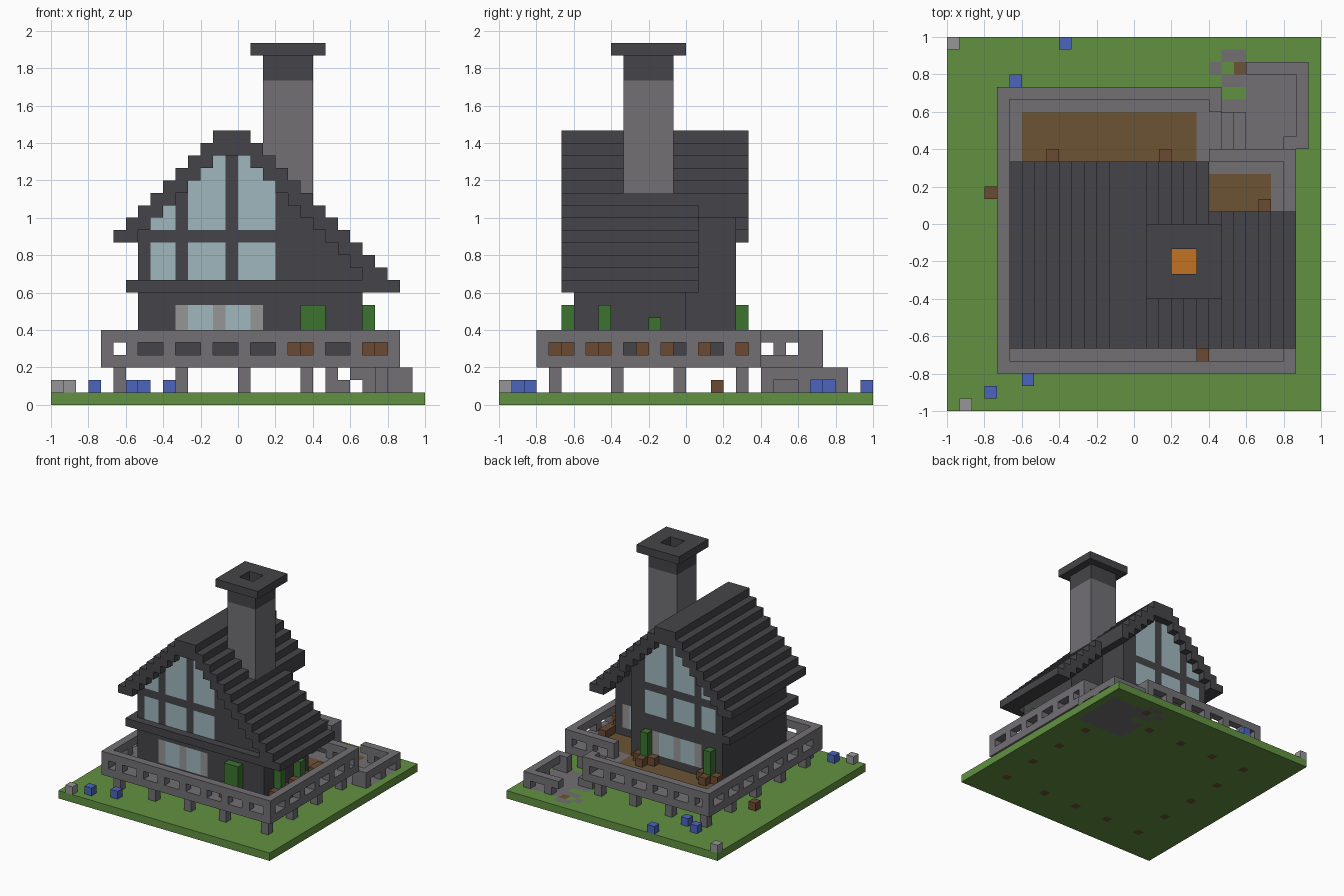
import bpy
import bmesh
from mathutils import Vector

UNIT = 1 / 15  # edge of one building block

if "Cube" in bpy.data.objects:
    bpy.data.objects.remove(bpy.data.objects["Cube"], do_unlink=True)

COLOURS = {
    "grass": (0.122, 0.283, 0.053),
    "stone": (0.168, 0.162, 0.175),
    "slate": (0.060, 0.060, 0.067),
    "planks": (0.147, 0.087, 0.034),
    "clay": (0.150, 0.068, 0.034),
    "glass": (0.350, 0.475, 0.520),
    "pale_stone": (0.305, 0.305, 0.310),
    "blue_petals": (0.072, 0.130, 0.515),
    "leaves": (0.045, 0.171, 0.030),
    "fire": (0.546, 0.171, 0.017),
}
MATS = {}
for mat_name, rgb in COLOURS.items():
    mat = bpy.data.materials.new(mat_name)
    mat.use_nodes = True
    mat.diffuse_color = (*rgb, 1)
    mat.node_tree.nodes["Principled BSDF"].inputs["Base Color"].default_value = (*rgb, 1)
    MATS[mat_name] = mat


def fill(cells, colour, x0, x1, y0, y1, z0, z1):
    """Fill a box of blocks with a colour; None carves it away."""
    for x in range(x0, x1):
        for y in range(y0, y1):
            for z in range(z0, z1):
                if colour:
                    cells[x, y, z] = colour
                else:
                    cells.pop((x, y, z), None)


def build(name, cells):
    """Turn filled blocks into one clean mesh of the exposed faces."""
    bm = bmesh.new()
    verts = {}
    used = sorted(set(cells.values()))
    for cell, colour in cells.items():
        for axis in range(3):
            for side in (0, 1):
                step = list(cell)
                step[axis] += 2 * side - 1
                if tuple(step) in cells:
                    continue
                u, v = (axis + 1) % 3, (axis + 2) % 3
                corners = []
                for du, dv in ((0, 0), (1, 0), (1, 1), (0, 1)):
                    p = list(cell)
                    p[axis] += side
                    p[u] += du
                    p[v] += dv
                    key = tuple(p)
                    if key not in verts:
                        verts[key] = bm.verts.new(Vector(key) * UNIT)
                    corners.append(verts[key])
                face = bm.faces.new(corners if side else corners[::-1])
                face.material_index = used.index(colour)
    bmesh.ops.dissolve_limit(bm, angle_limit=0.01, verts=bm.verts[:],
                             edges=bm.edges[:], delimit={'MATERIAL'})
    mesh = bpy.data.meshes.new(name)
    bm.to_mesh(mesh)
    bm.free()
    for colour in used:
        mesh.materials.append(MATS[colour])
    obj = bpy.data.objects.new(name, mesh)
    bpy.context.collection.objects.link(obj)
    return obj


def part(name, *boxes):
    cells = {}
    for box in boxes:
        fill(cells, *box)
    return build(name, cells)


def roof_top(x):
    return min(22, 24 + x, 22 - x)


def roof_under(x):
    return max(roof_top(x) - 2, 13 if x < 0 else 9)


# Support posts around the deck edge
posts = [(x, y) for x in (-10, -5, 0, 5, 11) for y in (-11, -6, -1, 4, 9)
         if (x in (-10, 11) or y in (-11, 9)) and not (x == 11 and y == 9)]
part("deck_posts", *[("stone", x, x + 1, y, y + 1, 1, 3) for x, y in posts])

# Ground slab with a stone path sunk into it
part("ground", ("grass", -15, 15, -15, 15, 0, 1),
     *[("planks", x, x + 1, y, y + 1, 0, 1) for x, y in posts],
     ("stone", 9, 14, 6, 13, 0, 1), ("stone", 7, 9, 6, 10, 0, 1),
     ("stone", 7, 9, 11, 12, 0, 1), ("stone", 7, 9, 13, 14, 0, 1),
     ("stone", 6, 7, 12, 13, 0, 1), ("planks", 8, 9, 12, 13, 0, 1))

# Deck floor with stone rim
part("deck", ("stone", -11, 13, -12, 6, 3, 4), ("stone", -11, 7, 6, 11, 3, 4),
     ("planks", -9, 5, -10, 9, 3, 4), ("planks", 5, 11, -10, 4, 3, 4))

# Railing: solid runs, then evenly spaced openings
rail = {}
for run in ((-11, 13, -12, -11), (-11, -10, -12, 11), (12, 13, -12, 6),
            (-11, 7, 10, 11), (6, 13, 5, 6), (6, 7, 9, 11)):
    fill(rail, "stone", *run, 4, 6)
for x in range(-11, 12, 3):
    fill(rail, None, max(x, -10), x + 2, -12, -11, 4, 5)
    if x < 6:
        fill(rail, None, max(x, -10), x + 2, 10, 11, 4, 5)
    if x > 6:
        fill(rail, None, x, x + 2, 5, 6, 4, 5)
for y in range(-10, 10, 3):
    fill(rail, None, -11, -10, y, y + 2, 4, 5)
for y in range(-11, 5, 3):
    fill(rail, None, 12, 13, y, min(y + 2, 5), 4, 5)
build("railing", rail)

# Steps from the deck and the low wall around the landing
part("steps", ("stone", 7, 8, 6, 9, 1, 3), ("stone", 8, 9, 6, 9, 1, 2))
part("landing_wall", ("stone", 13, 14, 6, 13, 1, 3), ("stone", 9, 14, 12, 13, 1, 3),
     ("stone", 12, 13, 6, 7, 1, 3), (None, 13, 14, 7, 9, 1, 2),
     (None, 13, 14, 10, 12, 1, 2), (None, 11, 13, 12, 13, 1, 2),
     (None, 9, 10, 12, 13, 1, 2))

# House body, following the underside of the roof
house = {}
for x in range(-8, 10):
    fill(house, "slate", x, x + 1, -9, 4 if x < 5 else 0, 4, roof_under(x))
for y in (-9, 3):
    # Ground floor window with pale curtains
    fill(house, "pale_stone", -5, 2, y, y + 1, 5, 8)
    for x in (-4, -1):
        fill(house, "glass", x, x + 2, y, y + 1, 5, 8)
    # Gable windows in two rows
    for x in (-7, -6, -4, -3, -2, 0, 1, 2):
        fill(house, "glass", x, x + 1, y, y + 1, 10, 13)
        fill(house, "glass", x, x + 1, y, y + 1, 14, roof_under(x))
# Side wing window
fill(house, "pale_stone", 6, 9, -1, 0, 5, 8)
fill(house, "glass", 7, 8, -1, 0, 5, 8)
build("house_body", house)

# Ledge between the floors
part("floor_ledge", ("slate", -9, 12, -10, -9, 9, 10), ("slate", -9, -8, -10, 4, 9, 10))

# Stepped roof, shorter over the side wing
part("roof", *[("slate", x, x + 1, -10, 5 if x < 6 else 1, roof_under(x), roof_top(x))
               for x in range(-10, 13)])

# Chimney with cap, flue and fire
part("chimney", ("stone", 2, 6, -5, -1, 15, 26), ("slate", 2, 6, -5, -1, 26, 28),
     ("slate", 1, 7, -6, 0, 28, 29), (None, 3, 5, -4, -2, 20, 29),
     ("fire", 3, 5, -4, -2, 19, 20))

# Potted shrubs: position, outward direction, height
shrubs = ((5, -10, 0, -1, 8), (10, -7, 1, 0, 8), (10, -3, 1, 0, 7),
          (-7, 4, 0, 1, 8), (2, 4, 0, 1, 8))
for n, (x, y, dx, dy, top) in enumerate(shrubs, 1):
    ax, ay = abs(dy), abs(dx)
    part(f"plant_pot_{n}", ("clay", x - ax, x + 1 + ax, y - ay, y + 1 + ay, 4, 5),
         ("clay", x + dx, x + dx + 1, y + dy, y + dy + 1, 4, 5))
    part(f"shrub_{n}", ("leaves", x, x + (2 if n == 1 else 1), y, y + 1, 5, top))
part("planter_box", ("clay", 10, 11, 0, 2, 4, 5))

# Flowers and loose stones in the garden
for n, (x, y) in enumerate(((-12, -14), (-9, -13), (-10, 11), (-8, 10), (-6, 14)), 1):
    part(f"flower_{n}", ("blue_petals", x, x + 1, y, y + 1, 1, 2))
for n, (x, y) in enumerate(((-15, 14), (-14, -15)), 1):
    part(f"garden_stone_{n}", ("pale_stone", x, x + 1, y, y + 1, 1, 2))
part("garden_stump", ("clay", -12, -11, 2, 3, 1, 2))
